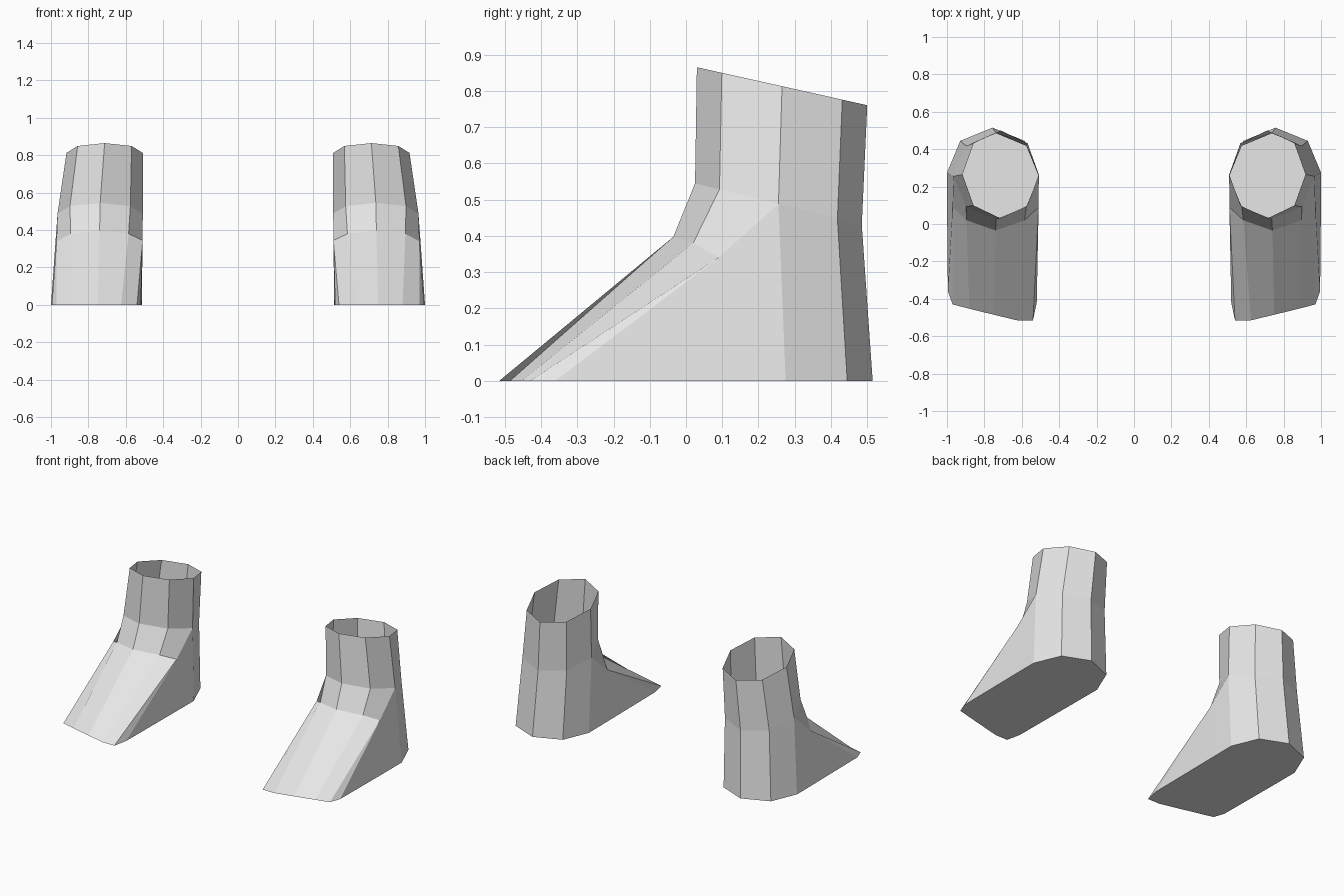
import bpy, bmesh
from math import cos, sin, pi

cube = bpy.data.objects.get("Cube")
if cube:
    bpy.data.objects.remove(cube, do_unlink=True)

GREY = (0.8, 0.8, 0.8, 1.0)
grey = bpy.data.materials.new("light_grey")
grey.use_nodes = True
grey.diffuse_color = GREY
grey.node_tree.nodes["Principled BSDF"].inputs["Base Color"].default_value = GREY


def ring(cx, cy, rx, ry, z_front, slope):
    """Eight-sided ring, tilted down to the back: outer side, front, inner side, back."""
    points = []
    for i in range(8):
        a = -i * pi / 4
        y = cy + ry * sin(a)
        points.append((cx + rx * cos(a), y, z_front - slope * (y - cy + ry)))
    return points


def make_boot(name, side):
    bm = bmesh.new()

    def add(points):
        return [bm.verts.new((side * x, y, z)) for x, y, z in points]

    # Shaft rim, shaft bottom and heel outline
    rim = add(ring(0.713, 0.265, 0.204, 0.235, 0.865, 0.223))
    shaft = add(ring(0.737, 0.255, 0.228, 0.23, 0.545, 0.25))
    heel_points = ring(0.757, 0.275, 0.243, 0.24, 0, 0)
    heel = {i % 8: add([heel_points[i % 8]])[0] for i in range(4, 9)}

    # Instep and toe edge, from the outer side to the inner side
    instep = add([(0.97, 0.09, 0.34), (0.895, 0.02, 0.38), (0.74, -0.035, 0.397),
                  (0.585, 0.02, 0.38), (0.51, 0.09, 0.345)])
    toe = add([(0.97, -0.43, 0), (0.88, -0.453, 0), (0.75, -0.485, 0),
               (0.625, -0.515, 0), (0.54, -0.515, 0)])
    outer = add([(1.0, 0.14, 0), (0.995, -0.36, 0)])
    inner = add([(0.515, 0.14, 0), (0.52, -0.42, 0)])

    # Shaft walls
    for i in range(8):
        j = (i + 1) % 8
        bm.faces.new((rim[i], rim[j], shaft[j], shaft[i]))
    # Front of the foot
    for i in range(4):
        bm.faces.new((shaft[i], shaft[i + 1], instep[i + 1], instep[i]))
        bm.faces.new((instep[i], instep[i + 1], toe[i + 1], toe[i]))
    # Heel walls
    for i in range(4, 8):
        j = (i + 1) % 8
        bm.faces.new((shaft[i], shaft[j], heel[j], heel[i]))
    # Sides of the foot
    for (mid, corner), i, k in ((outer, 0, 0), (inner, 4, 4)):
        bm.faces.new((shaft[i], instep[k], mid, heel[i]))
        bm.faces.new((instep[k], corner, mid))
        bm.faces.new((instep[k], toe[k], corner))
    # Sole
    bm.faces.new([heel[i % 8] for i in range(4, 9)] + outer + toe + inner[::-1])

    bmesh.ops.recalc_face_normals(bm, faces=bm.faces)
    mesh = bpy.data.meshes.new(name)
    bm.to_mesh(mesh)
    bm.free()
    mesh.materials.append(grey)
    boot = bpy.data.objects.new(name, mesh)
    bpy.context.collection.objects.link(boot)


make_boot("left_boot", 1)
make_boot("right_boot", -1)
